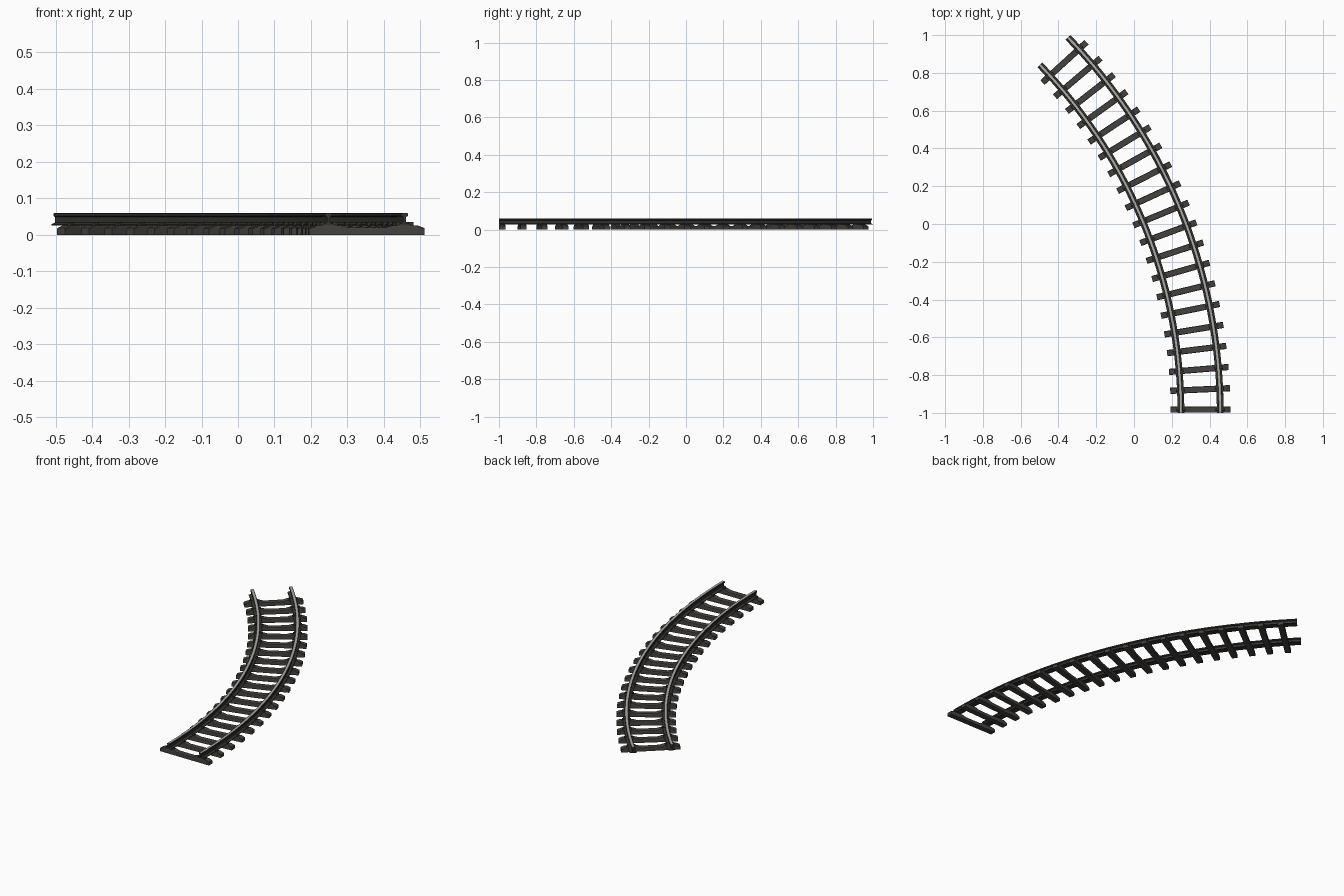
import bpy, bmesh, math

if "Cube" in bpy.data.objects:
    bpy.data.objects.remove(bpy.data.objects["Cube"])

# Curve layout: arc starting at the front edge and bending to -x
HALF_GAUGE, FOOT = 0.104, 0.018
SWEEP = math.radians(44.15)
R = 2 / math.sin(SWEEP) - HALF_GAUGE - FOOT
CX, CY = 0.3525 - R, -1.0


def material(name, rgb):
    m = bpy.data.materials.new(name)
    m.diffuse_color = (*rgb, 1)
    m.use_nodes = True
    m.node_tree.nodes["Principled BSDF"].inputs["Base Color"].default_value = m.diffuse_color
    return m


RAIL = material("dark rail steel", (0.036, 0.034, 0.028))
SHINE = material("polished rail top", (0.42, 0.42, 0.40))
WOOD = material("dark grey brown sleeper", (0.060, 0.055, 0.048))


def place(r, a, z):
    return (CX + r * math.cos(a), CY + r * math.sin(a), z)


def finish(name, bm, mats):
    bmesh.ops.recalc_face_normals(bm, faces=bm.faces)
    me = bpy.data.meshes.new(name)
    bm.to_mesh(me)
    bm.free()
    for m in mats:
        me.materials.append(m)
    ob = bpy.data.objects.new(name, me)
    bpy.context.collection.objects.link(ob)
    return ob


def loft(bm, rings):
    """Skin a list of equal point rings and cap both ends."""
    vs = [[bm.verts.new(p) for p in ring] for ring in rings]
    n = len(vs[0])
    for a, b in zip(vs, vs[1:]):
        for i in range(n):
            bm.faces.new((a[i], a[(i + 1) % n], b[(i + 1) % n], b[i]))
    bm.faces.new(vs[0])
    bm.faces.new(vs[-1][::-1])


# Rails: foot, web and head profile swept along the arc
half = [(FOOT, 0.026), (FOOT, 0.029), (0.004, 0.034), (0.004, 0.049),
        (0.0095, 0.052), (0.0095, 0.058), (0.007, 0.060)]
profile = half + [(-x, z) for x, z in reversed(half)]
STEPS = 44
for name, off in (("inner_rail", -HALF_GAUGE), ("outer_rail", HALF_GAUGE)):
    bm = bmesh.new()
    loft(bm, [[place(R + off + x, SWEEP * i / STEPS, z) for x, z in profile]
              for i in range(STEPS + 1)])
    for f in bm.faces:
        f.material_index = int(f.calc_center_median().z > 0.0595)
    ob = finish(name, bm, [RAIL, SHINE])
    bpy.context.view_layer.objects.active = ob
    ob.select_set(True)
    bpy.ops.object.shade_smooth_by_angle(angle=math.radians(20))
    ob.select_set(False)

# Sleepers: raised rail seats, lower middle and sloping ends
side = [(0.158, 0.019), (0.138, 0.0265), (0.074, 0.0265), (0.050, 0.020)]
sections = [(-s, t) for s, t in side] + [(s, t) for s, t in reversed(side)]
COUNT = 20
FIRST, LAST = 0.0175 / R, math.radians(42.45)
sleepers, clips = bmesh.new(), bmesh.new()


def local(s, w, z, a):
    """Point at s across the track and w along it, turned by angle a."""
    x, y, _ = place(R + s, a, z)
    return (x - w * math.sin(a), y + w * math.cos(a), z)


for i in range(COUNT):
    a = FIRST + (LAST - FIRST) * i / (COUNT - 1)
    turn = a if i else 0.0
    dy = 0.0 if i else 0.0175
    ring = lambda s, t: [(-0.0165, 0), (0.0165, 0), (0.0165, t - 0.003),
                         (0.0145, t), (-0.0145, t), (-0.0165, t - 0.003)]
    loft(sleepers, [[local(s, w + dy, z, turn) for w, z in ring(s, t)]
                    for s, t in sections])
    # Rail clips on both sides of each rail foot
    for g in (-HALF_GAUGE, HALF_GAUGE):
        for d in (-1, 1):
            c = g + d * 0.0175
            loft(clips, [[local(c + u, w + dy, z, turn) for w, z in
                          ((-0.007, 0.025), (0.007, 0.025), (0.006, 0.035), (-0.006, 0.035))]
                         for u in (-0.0065, 0.0065)])
finish("sleepers", sleepers, [WOOD])
finish("rail_clips", clips, [RAIL])
